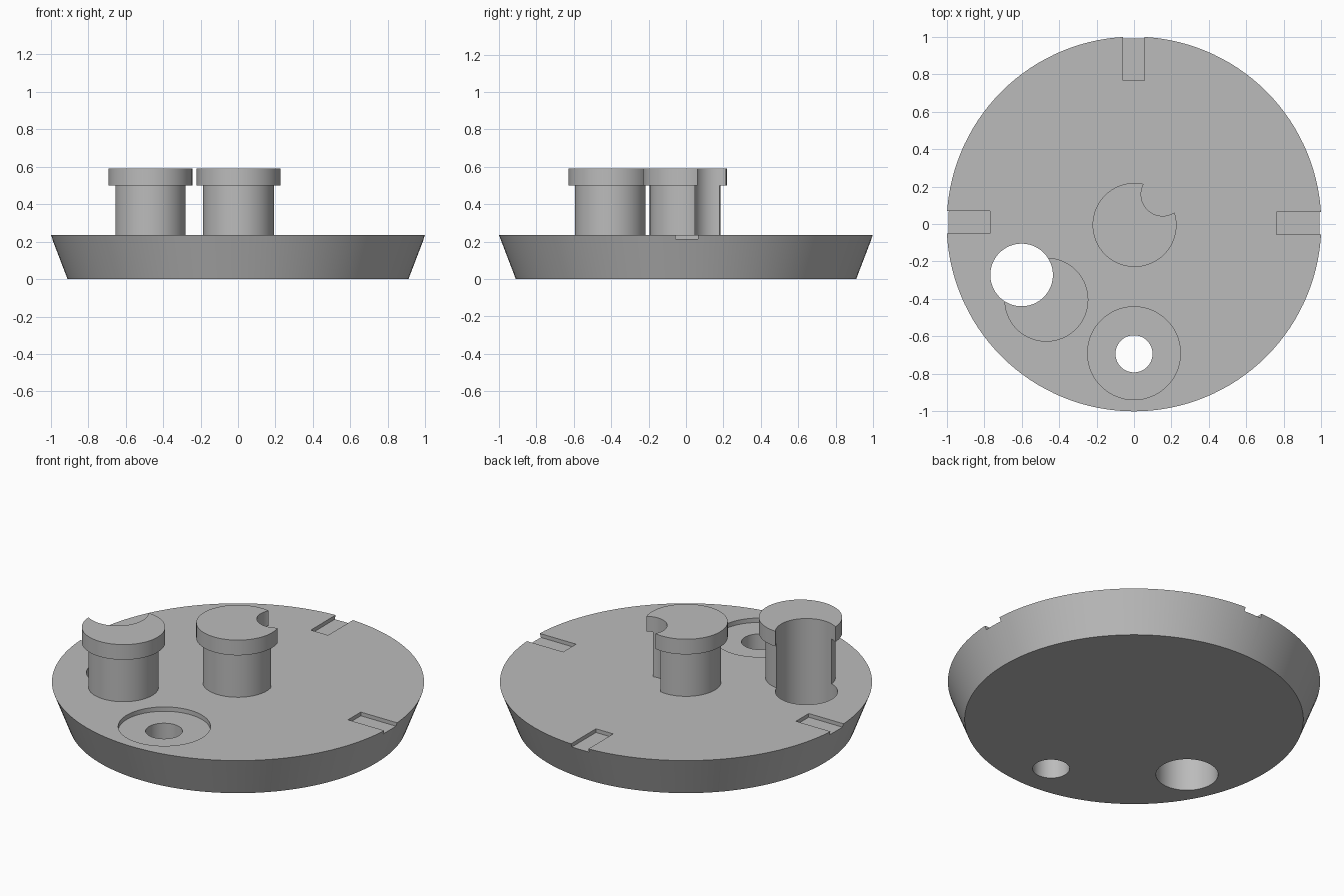
import bpy
import math

if "Cube" in bpy.data.objects:
    bpy.data.objects.remove(bpy.data.objects["Cube"], do_unlink=True)

grey = bpy.data.materials.new("plain grey")
grey.use_nodes = True
COLOUR = (0.5, 0.5, 0.5, 1)
grey.diffuse_color = COLOUR
grey.node_tree.nodes["Principled BSDF"].inputs["Base Color"].default_value = COLOUR

TOP = 0.235          # upper face of the disc
SLOT_FLOOR = 0.213
SINK = 0.02          # how far the pegs are rooted in the disc


def cone(name, x, y, z0, z1, r0, r1=None, sides=96):
    bpy.ops.mesh.primitive_cone_add(
        vertices=sides, radius1=r0, radius2=r0 if r1 is None else r1,
        depth=z1 - z0, location=(x, y, (z0 + z1) / 2))
    ob = bpy.context.object
    ob.name = name
    ob.data.materials.append(grey)
    return ob


def box(name, x0, x1, y0, y1, z0, z1):
    bpy.ops.mesh.primitive_cube_add(
        size=1, location=((x0 + x1) / 2, (y0 + y1) / 2, (z0 + z1) / 2))
    ob = bpy.context.object
    ob.name = name
    ob.scale = (x1 - x0, y1 - y0, z1 - z0)
    bpy.ops.object.transform_apply(location=False, rotation=False, scale=True)
    ob.data.materials.append(grey)
    return ob


def combine(target, tool, operation="DIFFERENCE"):
    mod = target.modifiers.new("combine", "BOOLEAN")
    mod.operation = operation
    mod.solver = "EXACT"
    mod.object = tool
    bpy.ops.object.select_all(action="DESELECT")
    target.select_set(True)
    bpy.context.view_layer.objects.active = target
    bpy.ops.object.modifier_apply(modifier=mod.name)
    bpy.data.objects.remove(tool, do_unlink=True)


def smooth(ob):
    bpy.ops.object.select_all(action="DESELECT")
    ob.select_set(True)
    bpy.context.view_layer.objects.active = ob
    bpy.ops.object.shade_smooth_by_angle(angle=math.radians(30))


def peg(name, x, y, hole):
    """Shaft with a wider head, bitten by a vertical round cut."""
    shaft = cone(name, x, y, TOP - SINK, 0.55, 0.189)
    head = cone("head", x, y, 0.5, 0.59, 0.224)
    combine(shaft, head, "UNION")
    hx, hy, hr = hole
    combine(shaft, cone("bite", hx, hy, -0.1, 0.8, hr))
    smooth(shaft)


# Tapered disc
disc = cone("base_disc", 0, 0, 0, TOP, 0.91, 1.0, 128)

# Three rim slots
combine(disc, box("slot", 0.76, 1.1, -0.055, 0.065, SLOT_FLOOR, 0.3))
combine(disc, box("slot", -1.1, -0.77, -0.05, 0.07, SLOT_FLOOR, 0.3))
combine(disc, box("slot", -0.058, 0.055, 0.765, 1.1, SLOT_FLOOR, 0.3))

# Round recess with a small through hole
combine(disc, cone("recess", 0, -0.69, TOP - 0.026, 0.3, 0.248))
combine(disc, cone("drain", 0, -0.693, -0.1, 0.4, 0.099))

# Large through hole, shared with the side peg
big_hole = (-0.6, -0.272, 0.167)
combine(disc, cone("big_hole", big_hole[0], big_hole[1], -0.1, 0.4, big_hole[2]))
smooth(disc)

# Pegs
peg("centre_peg", 0.003, -0.005, (0.153, 0.158, 0.115))
peg("side_peg", -0.468, -0.404, big_hole)
